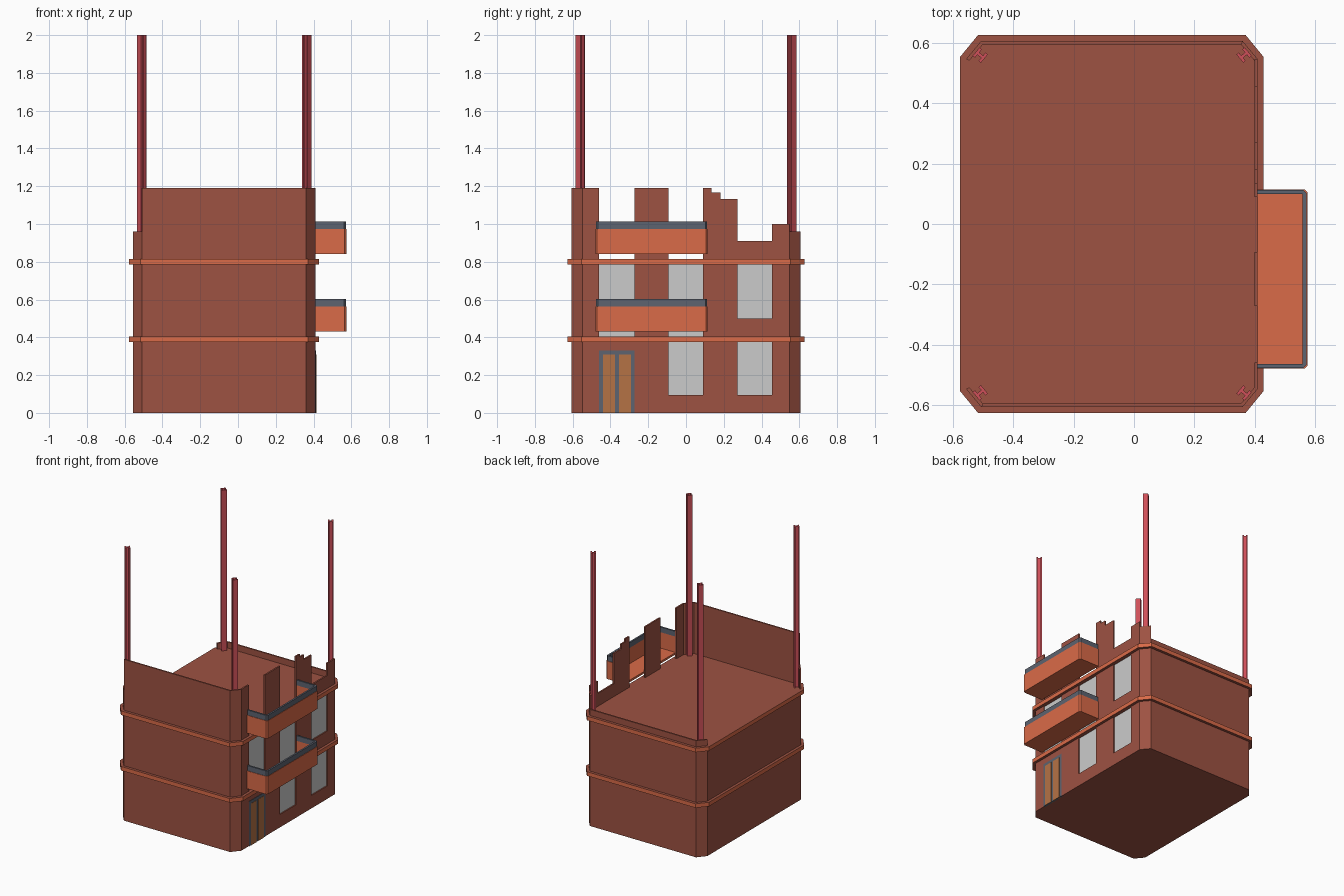
import bpy, bmesh, math
from mathutils import Vector, Matrix

if "Cube" in bpy.data.objects:
    bpy.data.objects.remove(bpy.data.objects["Cube"])


def material(name, rgb):
    m = bpy.data.materials.new(name)
    m.diffuse_color = (*rgb, 1)
    m.use_nodes = True
    m.node_tree.nodes["Principled BSDF"].inputs["Base Color"].default_value = m.diffuse_color
    return m


BRICK = material("brick", (0.34, 0.085, 0.055))
ORANGE = material("orange", (0.70, 0.145, 0.065))
SLATE = material("slate", (0.11, 0.125, 0.16))
WOOD = material("wood", (0.46, 0.17, 0.06))
STEEL = material("steel", (0.62, 0.08, 0.10))


def prism(name, pts, lo, hi, mat=None, axis="Z", side_mat=None):
    """Extrude a 2D outline along Z (points are x, y) or X (points are y, z)."""
    bm = bmesh.new()
    to3 = (lambda a, b, c: (a, b, c)) if axis == "Z" else (lambda a, b, c: (c, a, b))
    face = bm.faces.new([bm.verts.new(to3(a, b, lo)) for a, b in pts])
    ext = bmesh.ops.extrude_face_region(bm, geom=[face], use_keep_orig=True)
    move = Vector(to3(0, 0, hi - lo))
    bmesh.ops.translate(bm, vec=move, verts=[g for g in ext["geom"] if isinstance(g, bmesh.types.BMVert)])
    bmesh.ops.recalc_face_normals(bm, faces=bm.faces)
    bm.normal_update()
    if side_mat:
        for f in bm.faces:
            f.material_index = int(abs(f.normal.z) < 0.5)
    me = bpy.data.meshes.new(name)
    bm.to_mesh(me)
    bm.free()
    for m in (mat, side_mat):
        if m:
            me.materials.append(m)
    ob = bpy.data.objects.new(name, me)
    bpy.context.collection.objects.link(ob)
    return ob


def rect(a0, b0, a1, b1):
    return [(a0, b0), (a1, b0), (a1, b1), (a0, b1)]


X0, X1, Y = -0.557, 0.41, 0.607


def footprint(out, cx, cy):
    """Rectangle with four cut corners, grown outward by out."""
    a, b, y = X0 - out, X1 + out, Y + out
    return [(a + cx, -y), (b - cx, -y), (b, -y + cy), (b, y - cy),
            (b - cx, y), (a + cx, y), (a, y - cy), (a, -y + cy)]


TOP = 0.815
outer, inner = footprint(0, 0.05, 0.06), footprint(-0.011, 0.045, 0.054)

# Lower two storeys with recessed openings on the right side
body = prism("lower_storeys", outer, 0, 0.80, BRICK)
bays = [(-0.46, -0.272), (-0.093, 0.09), (0.272, 0.455)]
openings = [(*bays[1], 0.095, 0.378), (*bays[2], 0.095, 0.378),
            (*bays[0], 0.405, 0.788), (*bays[1], 0.405, 0.788), (*bays[2], 0.50, 0.788)]
for i, (y0, y1, z0, z1) in enumerate(openings):
    cutter = prism("opening_cutter", rect(y0, z0, y1, z1), X1 - 0.012, X1 + 0.05, axis="X")
    cutter.hide_render = True
    mod = body.modifiers.new("opening", "BOOLEAN")
    mod.operation, mod.solver, mod.object = "DIFFERENCE", "EXACT", cutter
    bpy.context.view_layer.objects.active = body
    bpy.ops.object.modifier_apply(modifier=mod.name)
    bpy.data.objects.remove(cutter)
    prism(f"window_pane_{i + 1}", rect(y0, z0, y1, z1), X1 - 0.014, X1 - 0.008, axis="X")

# Projecting floor slabs with orange edges
for n, z in (("first", 0.375), ("second", TOP - 0.03)):
    prism(f"{n}_floor_slab", footprint(0.02, 0.06, 0.073), z, z + 0.03, BRICK, side_mat=ORANGE)

# Broken walls of the top storey; the left side is open
tops = {"front_wall": (0, 1.19), "front_right_corner": (1, 1.19), "back_right_corner": (3, 0.96),
        "back_wall": (4, 0.86), "back_left_corner": (5, 0.86), "front_left_corner": (7, 0.96)}
for name, (i, h) in tops.items():
    j = (i + 1) % 8
    prism(name, [outer[i], outer[j], inner[j], inner[i]], TOP - 0.02, h, BRICK)
ye = Y - 0.06
ruin = [(-ye, TOP - 0.02), (-ye, 1.19), (-0.46, 1.19), (-0.46, TOP), (-0.272, TOP), (-0.272, 1.19),
        (-0.093, 1.19), (-0.093, TOP), (0.09, TOP), (0.09, 1.19), (0.135, 1.19), (0.135, 1.168),
        (0.182, 1.168), (0.182, 1.132), (0.272, 1.132), (0.272, 0.91), (0.455, 0.91), (0.455, 1.0),
        (ye, 1.0), (ye, TOP - 0.02)]
prism("ruined_right_wall", ruin, X1 - 0.011, X1, BRICK, axis="X")

# Entrance door
y0, y1 = bays[0]
prism("door_frame", rect(y0, 0, y1, 0.33), X1 - 0.01, X1 + 0.003, SLATE, axis="X")
mid = (y0 + y1) / 2
for n, a, b in (("left", y0 + 0.02, mid - 0.01), ("right", mid + 0.01, y1 - 0.02)):
    prism(f"door_leaf_{n}", rect(a, 0, b, 0.308), X1 - 0.01, X1 + 0.005, WOOD, axis="X")


# Balconies: floor, parapet and coping
def u_shape(x, ya, yb, t, c=0.01):
    return [(X1, ya), (x - c, ya), (x, ya + c), (x, yb - c), (x - c, yb), (X1, yb),
            (X1, yb - t), (x - t, yb - t), (x - t, ya + t), (X1, ya + t)]


for n, z in (("lower", 0.432), ("upper", 0.842)):
    prism(f"{n}_balcony_floor", rect(X1, -0.47, 0.57, 0.105), z, z + 0.015, ORANGE)
    prism(f"{n}_balcony_parapet", u_shape(0.575, -0.48, 0.115, 0.016), z, z + 0.132, ORANGE)
    prism(f"{n}_balcony_coping", u_shape(0.572, -0.477, 0.112, 0.013), z + 0.132, z + 0.17, SLATE)

# Steel I-beams standing in the corners, flanges parallel to the cut corners
h, t = 0.018, 0.005
half = [(-h, -h), (h, -h), (h, -h + 2 * t), (t, -h + 2 * t)]
section = half + [(x, -y) for x, y in reversed(half)]
section += [(-t, h - 2 * t), (-t, -h + 2 * t), (-h, -h + 2 * t)]
section[7:8] = [(-h, h), (-h, h - 2 * t)]
section = section[:9] + section[9:]
for sx, x in ((-1, -0.51), (1, 0.365)):
    for sy in (-1, 1):
        ang = math.radians(-50) * sx * sy
        pts = [(x + px * math.cos(ang) - py * math.sin(ang), sy * 0.56 + px * math.sin(ang) + py * math.cos(ang))
               for px, py in section]
        side = ("front" if sy < 0 else "back") + ("_left" if sx < 0 else "_right")
        prism(f"{side}_beam", pts, TOP - 0.01, 2.0, STEEL)
